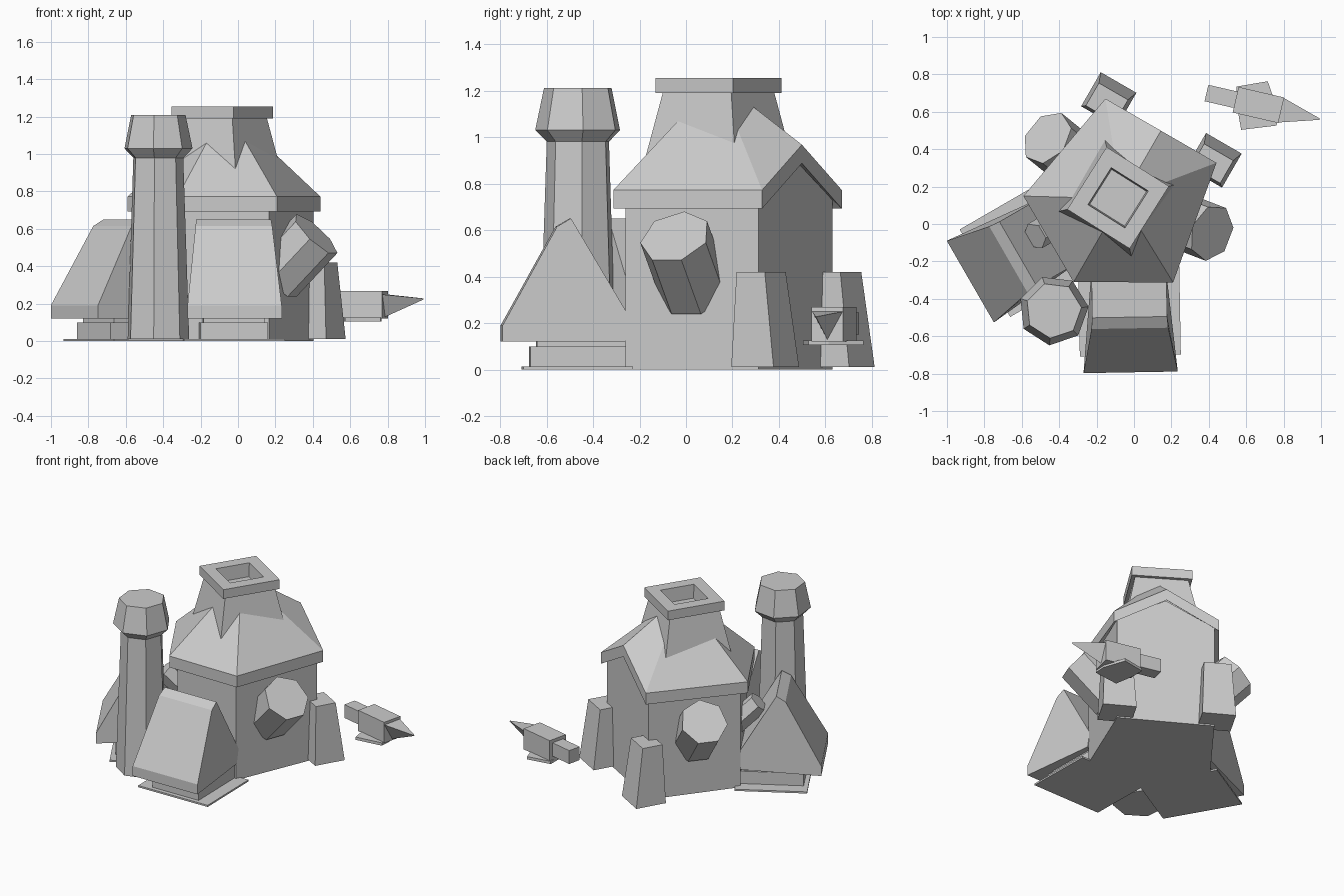
import bpy, bmesh
from math import sin, cos, pi, radians
from mathutils import Vector, Matrix

if "Cube" in bpy.data.objects:
    bpy.data.objects.remove(bpy.data.objects["Cube"])

O = Vector((-0.066, 0.135, 0))     # middle of the house
U = Vector((0.5, 0.866, 0))        # toward the gabled back wall
V = Vector((0.866, -0.5, 0))       # sideways, the house mirrors across it


def W(u, v, z):
    return O + U * u + V * v + Vector((0, 0, z))


def loft(name, rings, start=True, end=True):
    """Skin a list of equal-length point rings."""
    bm = bmesh.new()
    rs = [[bm.verts.new(p) for p in r] for r in rings]
    n = len(rs[0])
    for a, b in zip(rs, rs[1:]):
        for i in range(n):
            bm.faces.new((a[i], a[(i + 1) % n], b[(i + 1) % n], b[i]))
    if start:
        bm.faces.new(rs[0][::-1])
    if end:
        bm.faces.new(rs[-1])
    bmesh.ops.recalc_face_normals(bm, faces=bm.faces)
    me = bpy.data.meshes.new(name)
    bm.to_mesh(me)
    bm.free()
    ob = bpy.data.objects.new(name, me)
    bpy.context.collection.objects.link(ob)
    return ob


def ring(center, r, n, axis=(0, 0, 1), phase=0.0):
    q = Vector(axis).to_track_quat('Z', 'Y')
    return [Vector(center) + q @ Vector((r * cos(phase + 2 * pi * i / n),
                                         r * sin(phase + 2 * pi * i / n), 0)) for i in range(n)]


def box(name, mat, x0, x1, y0, y1, z0, z1):
    return loft(name, [[mat @ Vector((x, y, z)) for x, y in
                        ((x0, y0), (x1, y0), (x1, y1), (x0, y1))] for z in (z0, z1)])


# House walls: pentagon with a gable point on the back edge
wall = [(-0.455, 0), (-0.226, 0.398), (0.388, 0.318), (0.388, 0), (0.388, -0.318), (-0.226, -0.398)]
loft("house_walls", [[W(u, v, 0.01) for u, v in wall],
                     [W(u, v, 0.90 if i == 3 else 0.73) for i, (u, v) in enumerate(wall)]])

# Roof: thick eaves rising toward an apex hidden in the chimney
eave = [(-0.514, 0), (-0.25, 0.462), (0.42, 0.343), (0.42, 0), (0.42, -0.343), (-0.25, -0.462)]


def roof_ring(t, dz):
    pts = []
    for i, (u, v) in enumerate(eave):
        z = 0.967 if i == 3 else 0.772
        pts.append(W(u * (1 - t), v * (1 - t), z + (1.25 - z) * t + dz))
    return pts


loft("roof", [roof_ring(0.25, -0.08), roof_ring(0, -0.08), roof_ring(0, 0), roof_ring(0.65, 0)], start=False)

# Square chimney with a rim and a sunken opening
loft("chimney", [ring((-0.085, 0.14, z), h * 2 ** 0.5, 4, phase=radians(12.8)) for h, z in
                 ((0.25, 0.8), (0.174, 1.19), (0.197, 1.19), (0.197, 1.255), (0.117, 1.255), (0.11, 1.16))])

# Seven-sided tower with flared head
loft("tower", [ring((-0.43, -0.462, z), r, 7, phase=radians(83)) for r, z in
               ((0.17, 0.01), (0.138, 0.98), (0.188, 1.03), (0.15, 1.21))])

# Slanted pipes and corner buttresses, mirrored
for s, side in ((1, "right"), (-1, "left")):
    d = (U * 0.11 + V * 0.7 * s + Vector((0, 0, 0.707))).normalized()
    tip = W(0.083, 0.508 * s, 0.57)
    loft("pipe_" + side, [ring(tip - d * 0.33, 0.155, 7, d, pi / 2), ring(tip, 0.155, 7, d, pi / 2)])
    loft("buttress_" + side, [
        [W(u, v * s, z) for u, v in ((u0, v0), (u1, v0), (u1, v1), (u0, v1))]
        for u0, u1, v0, v1, z in ((0.32, 0.53, 0.215, 0.435, 0.01), (0.335, 0.475, 0.235, 0.415, 0.42))])

# Small pipe above the left annex
d = Vector((-0.6, -0.35, 0.7)).normalized()
tip = Vector((-0.53, -0.065, 0.53))
loft("small_pipe", [ring(tip - d * 0.25, 0.075, 6, d), ring(tip, 0.075, 6, d)])

# Two tent-shaped annexes; local -y points outward, origin at outer eave
tent = [(0, 0.12), (0, 0.19), (0.235, 0.615), (0.295, 0.65), (0.55, 0.22), (0.53, 0.12)]
half = [0.252, 0.252, 0.205, 0.2, 0.2, 0.2]
for name, x, y, a in (("front", -0.018, -0.793, 1.0), ("left", -0.875, -0.308, -60.0)):
    M = Matrix.Translation((x, y, 0)) @ Matrix.Rotation(radians(a), 4, 'Z')
    loft("annex_roof_" + name, [[M @ Vector((h * s, p[0], p[1])) for p, h in zip(tent, half)]
                                for s in (-1, 1)])
    box("annex_base_" + name, M, -0.165, 0.165, 0.15, 0.55, 0.01, 0.14)
    box("annex_step_" + name, M, -0.18, 0.18, 0.12, 0.55, 0.01, 0.10)
    box("annex_floor_" + name, M, -0.27, 0.27, 0.09, 0.56, 0, 0.012)
loft("house_floor", [[W(u, v, z) for u, v in wall] for z in (0, 0.012)])

# Free-standing pointer behind the house: tail, body, fins and three-sided nose
M = Matrix.Translation((0.67, 0.635, 0)) @ Matrix.Rotation(radians(-13), 4, 'Z')
box("pointer_tail", M, -0.29, -0.1, -0.045, 0.045, 0.15, 0.245)
box("pointer_body", M, -0.13, 0.12, -0.07, 0.07, 0.12, 0.268)
loft("pointer_fins", [[M @ Vector((x, y, z)) for x, y in
                       ((-0.065, -0.15), (0.115, -0.085), (0.1, 0.0), (0.015, 0.135), (-0.14, 0.07), (-0.12, -0.02))]
                      for z in (0.105, 0.125)])
loft("pointer_nose", [[M @ Vector((0.11, y, z)) for y, z in ((-0.07, 0.25), (0.07, 0.25), (0, 0.125))],
                      [M @ Vector((0.33, y, z)) for y, z in ((-0.004, 0.228), (0.004, 0.228), (0, 0.222))]])
